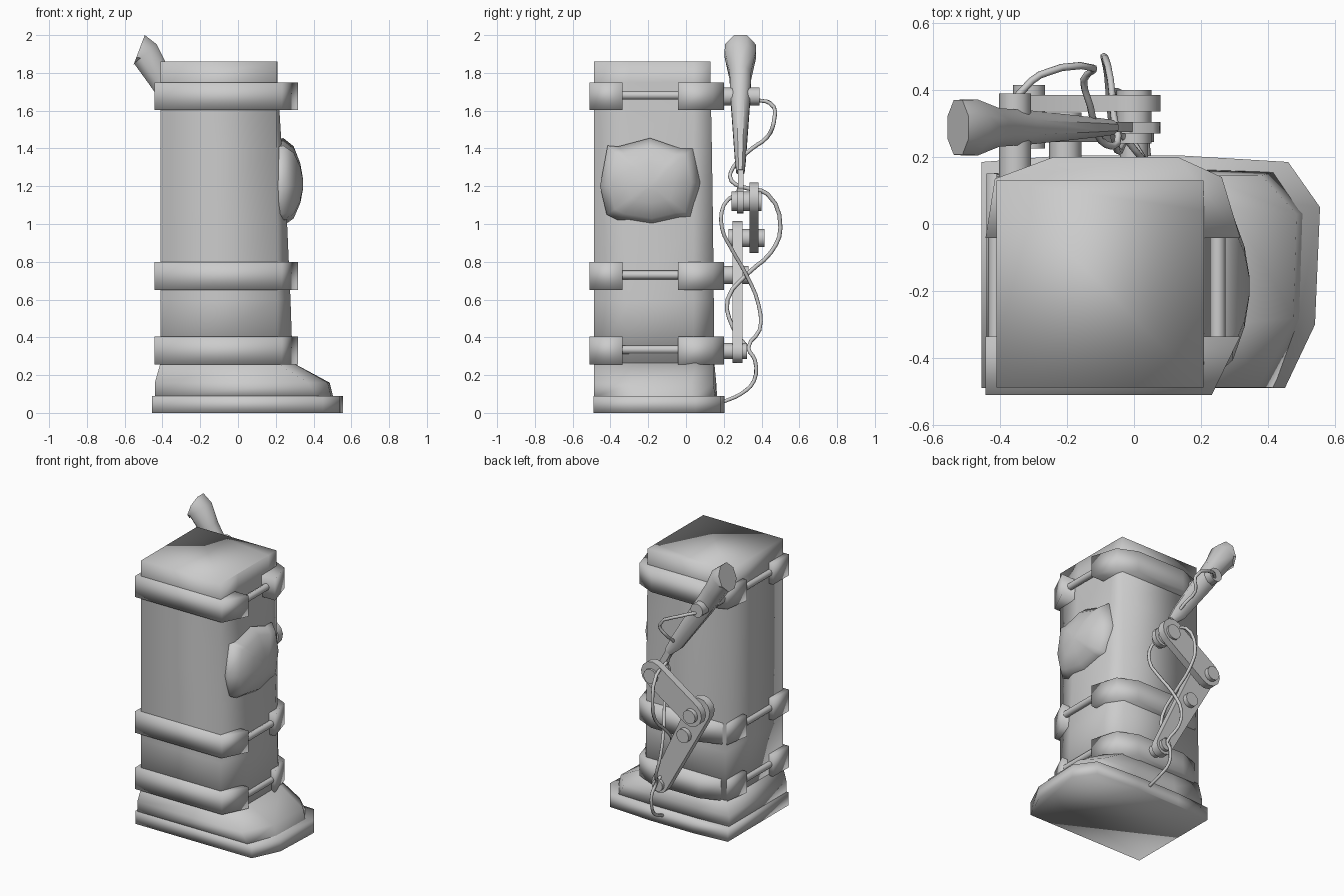
import bpy, bmesh
from math import sin, cos, pi, radians, atan2
from mathutils import Vector

if "Cube" in bpy.data.objects:
    bpy.data.objects.remove(bpy.data.objects["Cube"])


def loft(name, rings, angle=100):
    """Skin a stack of equal-length closed rings and cap both ends."""
    bm = bmesh.new()
    rows = [[bm.verts.new(p) for p in r] for r in rings]
    n = len(rows[0])
    for a, b in zip(rows, rows[1:]):
        for i in range(n):
            j = (i + 1) % n
            bm.faces.new((a[i], a[j], b[j], b[i]))
    bm.faces.new(rows[0])
    bm.faces.new(rows[-1])
    bmesh.ops.recalc_face_normals(bm, faces=bm.faces)
    me = bpy.data.meshes.new(name)
    bm.to_mesh(me)
    bm.free()
    for p in me.polygons:
        p.use_smooth = True
    me.set_sharp_from_angle(angle=radians(angle))
    ob = bpy.data.objects.new(name, me)
    bpy.context.collection.objects.link(ob)
    return ob


def flat(pts, z):
    return [(x, y, z) for x, y in pts]


def pin(name, x, z, y0, y1, r=0.048, n=12):
    ring = [(x + r * cos(2 * pi * i / n), z + r * sin(2 * pi * i / n)) for i in range(n)]
    return loft(name, [[(a, y, b) for a, b in ring] for y in (y0, y1)], 50)


def link(name, a, b, ra, rb, y0, y1, n=6):
    """Flat bar with rounded ends between two pivots in the xz plane."""
    t = atan2(b[1] - a[1], b[0] - a[0])
    pts = []
    for c, r, start in ((a, ra, t + pi / 2), (b, rb, t - pi / 2)):
        for i in range(n + 1):
            w = start + pi * i / n
            pts.append((c[0] + r * cos(w), c[1] + r * sin(w)))
    return loft(name, [[(x, y, z) for x, z in pts] for y in (y0, y1)], 50)


def tube(name, pts, r):
    cu = bpy.data.curves.new(name, 'CURVE')
    cu.dimensions = '3D'
    cu.bevel_depth = r
    cu.bevel_resolution = 1
    cu.resolution_u = 3
    cu.use_fill_caps = True
    sp = cu.splines.new('BEZIER')
    sp.bezier_points.add(len(pts) - 1)
    for bp, p in zip(sp.bezier_points, pts):
        bp.co = p
        bp.handle_left_type = bp.handle_right_type = 'AUTO'
    ob = bpy.data.objects.new(name, cu)
    bpy.context.collection.objects.link(ob)
    return ob


# Sole
sole = [(-.455, -.49), (.45, -.49), (.54, -.3), (.555, .05), (.46, .185),
        (.13, .205), (-.2, .205), (-.455, .185)]
loft("sole", [flat(sole, 0), flat(sole, .09)])

# Foot upper, narrowing to the ankle
foot = [(-.44, -.488), (.42, -.488), (.495, -.28), (.505, .03), (.42, .155),
        (.13, .165), (-.2, .165), (-.44, .15)]
toe = [(-.44, -.488), (.37, -.488), (.475, -.28), (.485, .03), (.38, .145),
       (.13, .16), (-.2, .16), (-.44, .15)]
ankle = [(-.41, -.488), (.205, -.488), (.29, -.3), (.29, .05), (.2, .145),
         (.05, .15), (-.2, .15), (-.41, .15)]
loft("foot_upper", [flat(foot, .08), flat(toe, .16), flat(ankle, .265)])


# Leg shaft: square at the top, bulging toward +x lower down
def shaft_ring(z, bx, back):
    return flat([(-.41, -.488), (.207, -.488), (bx, -.3), (bx, .04), (.207, back), (-.41, back)], z)


loft("leg_shaft", [shaft_ring(.25, .29, .15), shaft_ring(.6, .278, .147),
                   shaft_ring(1.0, .26, .143), shaft_ring(1.4, .232, .137),
                   shaft_ring(1.75, .21, .13), shaft_ring(1.86, .209, .13)])

# Three strap pairs joined by side rods
front_strap = [(-.443, -.335), (-.443, -.51), (.232, -.51), (.317, -.335)]
back_strap = [(-.443, -.042), (.317, -.042), (.262, .14), (.13, .2), (-.24, .2), (-.415, .135)]
for k, (z0, z1) in enumerate(((.255, .405), (.65, .8), (1.603, 1.75))):
    loft(f"front_strap_{k}", [flat(front_strap, z0), flat(front_strap, z1)])
    loft(f"back_strap_{k}", [flat(back_strap, z0), flat(back_strap, z1)])
    zc = (z0 + z1) / 2 + .005
    for side, x in (("left", -.412), ("right", .25 + .035 * (k < 2))):
        pin(f"{side}_rod_{k}", x, zc, -.35, -.03, .023, 8)

# Faceted side pad
pad = [(-.455, 1.2), (-.415, 1.415), (-.36, 1.41), (-.19, 1.455), (-.03, 1.4), (.035, 1.4),
       (.075, 1.22), (.035, 1.03), (-.03, 1.025), (-.18, .99), (-.36, 1.02), (-.42, 1.05)]


def pad_ring(x, s):
    return [(x, -.185 + (y + .185) * s, 1.21 + (z - 1.21) * s) for y, z in pad]


loft("side_pad", [pad_ring(.19, .95), pad_ring(.24, 1), pad_ring(.295, .82),
                  pad_ring(.33, .45), pad_ring(.344, .12)])


# Flared exhaust horn with a slanted mouth
def horn_ring(x, z, dx, dz, ry, n=8):
    return [(x + dx * cos(w), .288 + ry * sin(w), z + dz * cos(w))
            for w in (2 * pi * (i + .5) / n for i in range(n))]


loft("horn", [horn_ring(-.07, 1.275, .025, .016, .024), horn_ring(-.13, 1.35, .042, .03, .032),
              horn_ring(-.34, 1.66, .055, .04, .056), horn_ring(-.42, 1.785, .05, .055, .062),
              horn_ring(-.49, 1.90, .065, .055, .09), horn_ring(-.525, 1.917, .034, .09, .088)], 50)
link("piston_rod", (-.08, 1.29), (.01, 1.12), .02, .02, .275, .305)

# Folding linkage behind the leg
link("upper_pivot_plate", (-.01, 1.14), (.015, 1.12), .05, .065, .27, .305)
link("middle_link", (-.005, 1.135), (-.305, .93), .085, .085, .335, .385)
link("lower_link", (-.31, .93), (0, .325), .085, .06, .245, .3)
pin("horn_pin", -.355, 1.675, .12, .39)
pin("upper_pin", 0, 1.12, .24, .4, .052)
pin("elbow_pin", -.313, .925, .225, .415)
pin("middle_pin", -.205, .73, .13, .332)
pin("lower_pin", 0, .327, .13, .322, .042)

# Loose cables
tube("cable_a", [(-.35, .38, 1.655), (-.28, .445, 1.64), (-.12, .465, 1.54), (-.15, .43, 1.46),
                 (-.13, .35, 1.4), (-.1, .25, 1.3), (-.05, .24, 1.23), (-.06, .32, 1.19),
                 (-.07, .43, 1.16), (-.09, .5, .98), (-.08, .45, .85), (-.07, .33, .74),
                 (-.05, .22, .6), (-.03, .25, .45), (0, .32, .35)], .011)
tube("cable_b", [(-.08, .29, 1.28), (-.05, .28, 1.18), (.02, .2, 1.1), (.03, .19, .98),
                 (.0, .24, .87), (-.05, .32, .73), (-.07, .385, .57), (-.04, .39, .44),
                 (0, .33, .345), (.01, .365, .28), (.01, .36, .17), (.03, .29, .1),
                 (.04, .2, .06)], .011)
